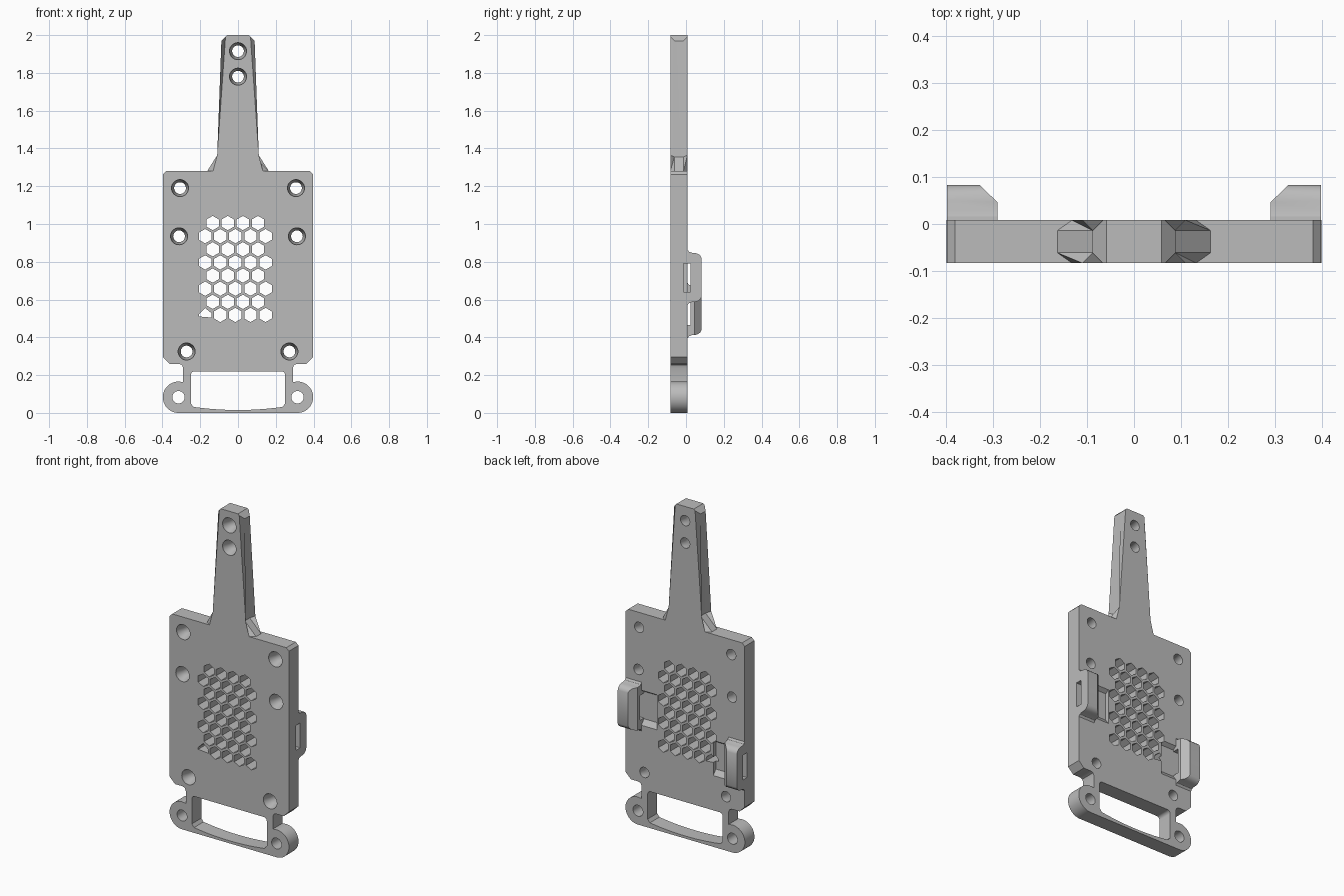
import bpy, bmesh, math

old = bpy.data.objects.get("Cube")
if old:
    bpy.data.objects.remove(old, do_unlink=True)

FRONT, BACK = -0.083, 0.008

grey = bpy.data.materials.new("mid grey")
grey.use_nodes = True
colour = (0.5, 0.5, 0.5, 1)
grey.diffuse_color = colour
grey.node_tree.nodes["Principled BSDF"].inputs["Base Color"].default_value = colour


def loft(bm, rings):
    """Closed solid through matching rings of points."""
    loops = [[bm.verts.new(p) for p in ring] for ring in rings]
    for a, b in zip(loops, loops[1:]):
        for i in range(len(a)):
            j = (i + 1) % len(a)
            bm.faces.new((a[i], a[j], b[j], b[i]))
    bm.faces.new(loops[0])
    bm.faces.new(loops[-1])


def prism_y(bm, pts, y0=-0.2, y1=0.2):
    loft(bm, [[(x, y, z) for x, z in pts] for y in (y0, y1)])


def prism_x(bm, pts, x0, x1):
    loft(bm, [[(x, y, z) for y, z in pts] for x in (x0, x1)])


def prism_z(bm, pts, z0, z1):
    loft(bm, [[(x, y, z) for x, y in pts] for z in (z0, z1)])


def circle(cx, cz, r, n=32, start=0.0, sweep=2 * math.pi):
    return [(cx + r * math.cos(start + sweep * i / n),
             cz + r * math.sin(start + sweep * i / n)) for i in range(n)]


def hole(bm, x, z, r, wide):
    """Round through hole, countersunk from the front when wide > r."""
    stations = [(-0.2, wide), (FRONT + 0.012, wide), (FRONT + 0.045, r), (0.2, r)]
    loft(bm, [[(px, y, pz) for px, pz in circle(x, z, rad)] for y, rad in stations])


def mirrored(half):
    return half + [(-x, z) for x, z in reversed(half)]


def make(name, bm):
    bmesh.ops.recalc_face_normals(bm, faces=bm.faces[:])
    me = bpy.data.meshes.new(name)
    bm.to_mesh(me)
    bm.free()
    ob = bpy.data.objects.new(name, me)
    bpy.context.scene.collection.objects.link(ob)
    me.materials.append(grey)
    return ob


def cut(ob, bm):
    """Subtract the solid in bm from ob and discard the cutter."""
    cutter = make("cutter", bm)
    cutter.hide_render = True
    mod = ob.modifiers.new("cut", 'BOOLEAN')
    mod.operation, mod.solver, mod.object = 'DIFFERENCE', 'EXACT', cutter
    bpy.context.view_layer.update()
    graph = bpy.context.evaluated_depsgraph_get()
    result = bpy.data.meshes.new_from_object(ob.evaluated_get(graph))
    ob.modifiers.clear()
    ob.data = result
    bpy.data.objects.remove(cutter, do_unlink=True)


# Main plate with the lower eyelets in one outline
half = [(0.38, 1.28), (0.397, 1.263), (0.397, 0.295), (0.362, 0.26), (0.312, 0.26),
        (0.297, 0.254), (0.29, 0.238), (0.29, 0.163)]
half += circle(0.315, 0.083, 0.083, 24, math.pi / 2, -math.pi) + [(0.315, 0)]
bm = bmesh.new()
prism_y(bm, mirrored(half), FRONT, BACK)
plate = make("plate", bm)

# Strap opening with a sagging lower edge
bm = bmesh.new()
opening = [(x, 0.015 + 0.3 * x * x) for x in (0.04, 0.09, 0.14, 0.19, 0.235)]
opening += [(0.25, 0.05)] + circle(0.23, 0.2, 0.02, 6, 0, math.pi / 2) + [(0.23, 0.22)]
prism_y(bm, mirrored(opening))

# Screw holes and eyelet holes
for x, z in ((0.307, 1.19), (0.312, 0.935), (0.272, 0.325)):
    for side in (-1, 1):
        hole(bm, side * x, z, 0.031, 0.045)
for side in (-1, 1):
    hole(bm, side * 0.315, 0.083, 0.033, 0.033)
cut(plate, bm)

# Honeycomb vents
bm = bmesh.new()
for row in range(8):
    z = 1.005 - 0.0695 * row
    count, first = (5, -0.174) if row % 2 else (4, -0.134)
    for i in range(count):
        x = first + 0.08 * i
        pts = circle(x, z, 0.038, 6, math.pi / 6)
        if row == 7 and i == 0:
            # the corner vent is partly filled
            pts = [(x + 0.035, z - 0.014), (x + 0.033, z + 0.01), (x, z + 0.036),
                   (x - 0.033, z + 0.004), (x - 0.033, z - 0.008)]
        prism_y(bm, pts)
cut(plate, bm)


# Strap clips on the back, each with a slot and a recessed pocket beside it
def window(side, dz):
    bm = bmesh.new()
    pts = [(-0.014, 0.64), (-0.014, 0.79), (0.025, 0.79), (0.025, 0.64)]
    prism_x(bm, [(y, z + dz) for y, z in pts], side * 0.2, side * 0.5)
    return bm


for name, side, dz in (("left_clip", 1, 0), ("right_clip", -1, -0.175)):
    bm = bmesh.new()
    pocket = [(-0.015, 0.635), (-0.015, 0.8), (0.03, 0.83), (0.03, 0.575)]
    prism_x(bm, [(y, z + dz) for y, z in pocket], side * 0.188, side * 0.291)
    cut(plate, bm)
    cut(plate, window(side, dz))

    upper = [(BACK, 0.147), (0.016, 0.136), (0.03, 0.131), (0.05, 0.129),
             (0.066, 0.124), (0.077, 0.114), (0.083, 0.1)]
    profile = [(y, 0.717 + dz + h) for y, h in upper]
    profile += [(y, 0.717 + dz - h) for y, h in reversed(upper)]
    bm = bmesh.new()
    prism_x(bm, profile, side * 0.29, side * 0.397)
    clip = make(name, bm)
    bm = bmesh.new()
    prism_z(bm, [(side * 0.28, 0.0365), (side * 0.28, 0.1), (side * 0.346, 0.1)], 0.2, 1.1)
    cut(clip, bm)
    cut(clip, window(side, dz))

# Stem with flared root and chamfered long edges
bm = bmesh.new()
prism_y(bm, mirrored([(0.058, 2.0), (0.088, 1.97), (0.088, 1.355), (0.163, 1.28)]),
        FRONT, BACK)
long_edges = [e for e in bm.edges
              if abs(e.verts[0].co.y - e.verts[1].co.y) < 0.001
              and all(abs(v.co.x) > 0.08 for v in e.verts)
              and e.verts[0].co.x * e.verts[1].co.x > 0]
bmesh.ops.bevel(bm, geom=long_edges, offset=0.022, segments=1, affect='EDGES')
stem = make("stem", bm)
bm = bmesh.new()
for z in (1.915, 1.78):
    hole(bm, 0, z, 0.031, 0.045)
cut(stem, bm)

# Smooth the round walls, keep machined edges sharp
for ob in bpy.context.scene.collection.objects:
    if ob.type == 'MESH' and grey.name in ob.data.materials:
        bpy.ops.object.select_all(action='DESELECT')
        ob.select_set(True)
        bpy.context.view_layer.objects.active = ob
        bpy.ops.object.shade_smooth_by_angle(angle=math.radians(25))
